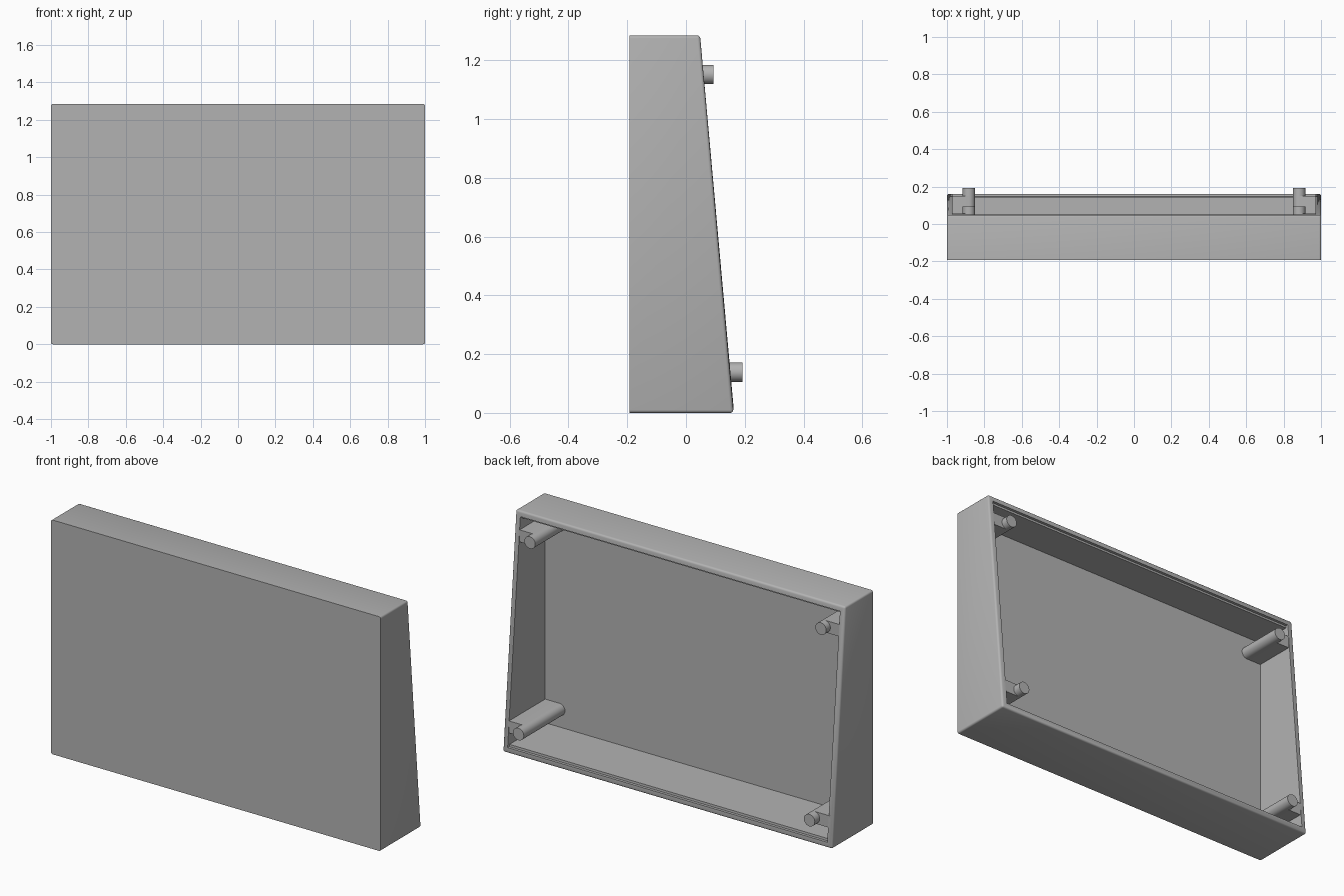
import bpy, bmesh, math

cube = bpy.data.objects.get("Cube")
if cube:
    bpy.data.objects.remove(cube, do_unlink=True)

HEIGHT = 1.285
FRONT, BACK_LOW, BACK_TOP = -0.192, 0.161, 0.048
WALL = 0.03
FLOOR_Y = -0.165   # inner face of the front panel

grey = bpy.data.materials.new("plain grey")
grey.use_nodes = True
grey.diffuse_color = (0.45, 0.45, 0.45, 1)
grey.node_tree.nodes["Principled BSDF"].inputs["Base Color"].default_value = grey.diffuse_color


def rim_y(z):
    """Sloping back edge, upright along the bottom wall."""
    t = max(0, (z - WALL) / (HEIGHT - WALL))
    return BACK_LOW + (BACK_TOP - BACK_LOW) * t


def finish(bm, name):
    bmesh.ops.recalc_face_normals(bm, faces=bm.faces)
    mesh = bpy.data.meshes.new(name)
    bm.to_mesh(mesh)
    bm.free()
    mesh.materials.append(grey)
    ob = bpy.data.objects.new(name, mesh)
    bpy.context.collection.objects.link(ob)
    bpy.ops.object.select_all(action='DESELECT')
    ob.select_set(True)
    bpy.context.view_layer.objects.active = ob
    bpy.ops.object.shade_smooth_by_angle(angle=math.radians(35))
    return ob


def bridge(bm, a, b):
    n = len(a)
    for i in range(n):
        j = (i + 1) % n
        bm.faces.new((a[i], a[j], b[j], b[i]))


# Hollow wedge shell: rectangular rings joined from the front panel to the cavity
bm = bmesh.new()


def ring(inset_x, inset_z, depth):
    x = 1 - inset_x
    low, high = inset_z, HEIGHT - inset_z
    return [bm.verts.new((px, depth(pz), pz))
            for px, pz in ((-x, low), (x, low), (x, high), (-x, high))]


LEDGE = 0.042
outer_front = ring(0, 0, lambda z: FRONT)
outer_rim = ring(0, 0, rim_y)
inner_rim = ring(WALL, WALL, rim_y)
lip_foot = ring(WALL, WALL, lambda z: rim_y(z) - 0.015)
ledge = ring(WALL, LEDGE, lambda z: rim_y(z) - 0.015)
cavity = ring(WALL, LEDGE, lambda z: FLOOR_Y)
rings = [outer_front, outer_rim, inner_rim, lip_foot, ledge, cavity]
for a, b in zip(rings, rings[1:]):
    bridge(bm, a, b)
bm.faces.new(outer_front)
bm.faces.new(cavity)

# Rounded outer corners and outer rim; the front edge stays crisp
corner_verts = set(outer_front + outer_rim)
soft = [e for e in bm.edges if set(e.verts) <= corner_verts
        and not set(e.verts) <= set(outer_front)]
bmesh.ops.bevel(bm, geom=soft, offset=0.01, segments=3, profile=0.5, affect='EDGES')
finish(bm, "shell")


def extrude_outline(outline, y0, y1, name):
    bm = bmesh.new()
    a, b = ([bm.verts.new((x, y, z)) for x, z in outline] for y in (y0, y1))
    bridge(bm, a, b)
    bm.faces.new(a)
    bm.faces.new(b)
    return finish(bm, name)


def arc(cx, cz, r, start, sweep, steps):
    return [(cx + r * math.cos(start + sweep * i / steps),
             cz + r * math.sin(start + sweep * i / steps)) for i in range(steps + 1)]


# Four corner posts joined to the side walls, each with a round peg
R, PEG_X = 0.033, 0.883
for level, z, post_end, peg_end in (("lower", 0.139, 0.149, 0.192),
                                    ("upper", 1.152, 0.057, 0.093)):
    for side, s in (("left", 1), ("right", -1)):
        half = arc(PEG_X, z, R, math.pi / 2, math.pi, 16)
        post = half + [(0.98, z - R), (0.98, z + R)]
        extrude_outline([(s * x, pz) for x, pz in post], FLOOR_Y - 0.005, post_end,
                        f"{level}_{side}_post")
        circle = arc(s * PEG_X, z, R, 0, 2 * math.pi, 32)[:-1]
        extrude_outline(circle, post_end - 0.01, peg_end, f"{level}_{side}_peg")
